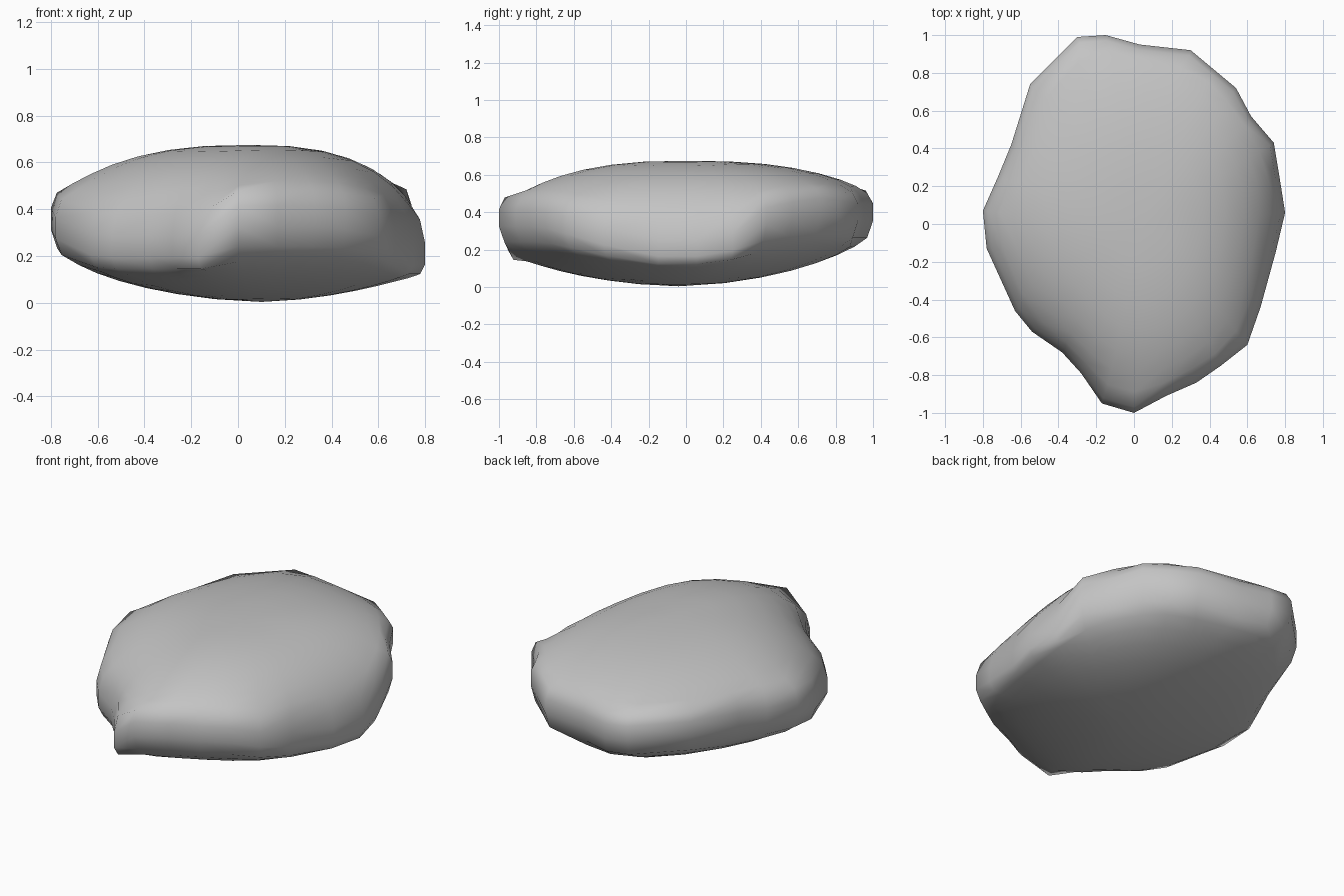
import bpy, bmesh
from mathutils import Vector

cube = bpy.data.objects.get("Cube")
if cube:
    bpy.data.objects.remove(cube, do_unlink=True)

# Stone colour
stone = bpy.data.materials.new("stone grey")
stone.use_nodes = True
grey = (0.55, 0.55, 0.55, 1)
stone.diffuse_color = grey
bsdf = stone.node_tree.nodes["Principled BSDF"]
bsdf.inputs["Base Color"].default_value = grey
bsdf.inputs["Roughness"].default_value = 0.9

# Widest edge of the boulder, counter-clockwise, with its changing height
RIM = [
    (.80, .06, .21), (.77, .25, .24), (.74, .43, .38), (.62, .57, .41),
    (.54, .72, .43), (.42, .82, .42), (.30, .92, .40), (.03, .95, .40),
    (-.15, 1.0, .40), (-.30, .99, .42), (-.55, .74, .42), (-.65, .42, .38),
    (-.72, .25, .36), (-.80, .07, .36), (-.78, -.13, .32), (-.63, -.46, .25),
    (-.54, -.57, .24), (-.38, -.68, .24), (-.28, -.79, .24), (-.17, -.95, .24),
    (0, -1.0, .37), (.17, -.91, .37), (.33, -.84, .37), (.46, -.75, .36),
    (.60, -.64, .33), (.67, -.44, .27), (.75, -.15, .21)]
RINGS = (.97, .92, .85, .75, .62, .46, .26)
BAND = Vector((0, 0, .045))
CROWN = Vector((.05, 0, .675))
BASE = Vector((.1, -.04, .004))


def dome_point(rim, pole, s, power, root):
    """Point on the curve running from the rim (s = 1) to a pole (s = 0)."""
    p = pole.lerp(rim, s)
    p.z = rim.z + (pole.z - rim.z) * (1 - s ** power) ** root
    return p


def relax(points):
    """Average every point of a closed loop with its two neighbours."""
    n = len(points)
    return [(points[i - 1] + 2 * p + points[(i + 1) % n]) / 4
            for i, p in enumerate(points)]


def bridge(bm, a, b):
    for i in range(len(a)):
        j = (i + 1) % len(a)
        bm.faces.new((a[i], a[j], b[j], b[i]))


# Boulder: upright band round the rim, a flat crown and a fuller underside,
# each ring rounder than the one outside it
bm = bmesh.new()
edges = []
for pole, offset, power, root in ((CROWN, BAND, 2.6, .55), (BASE, -BAND, 1.7, .45)):
    points = [Vector(p) + offset for p in RIM]
    last = [bm.verts.new(p) for p in points]
    edges.append(last)
    for s in RINGS:
        ring = [bm.verts.new(dome_point(p, pole, s, power, root)) for p in points]
        bridge(bm, last, ring)
        last = ring
        points = relax(points)
    tip = bm.verts.new(pole)
    for i in range(len(last)):
        bm.faces.new((last[i], last[(i + 1) % len(last)], tip))
bridge(bm, *edges)
bmesh.ops.recalc_face_normals(bm, faces=bm.faces)

mesh = bpy.data.meshes.new("boulder")
bm.to_mesh(mesh)
bm.free()
for face in mesh.polygons:
    face.use_smooth = True
mesh.materials.append(stone)
boulder = bpy.data.objects.new("boulder", mesh)
bpy.context.collection.objects.link(boulder)
